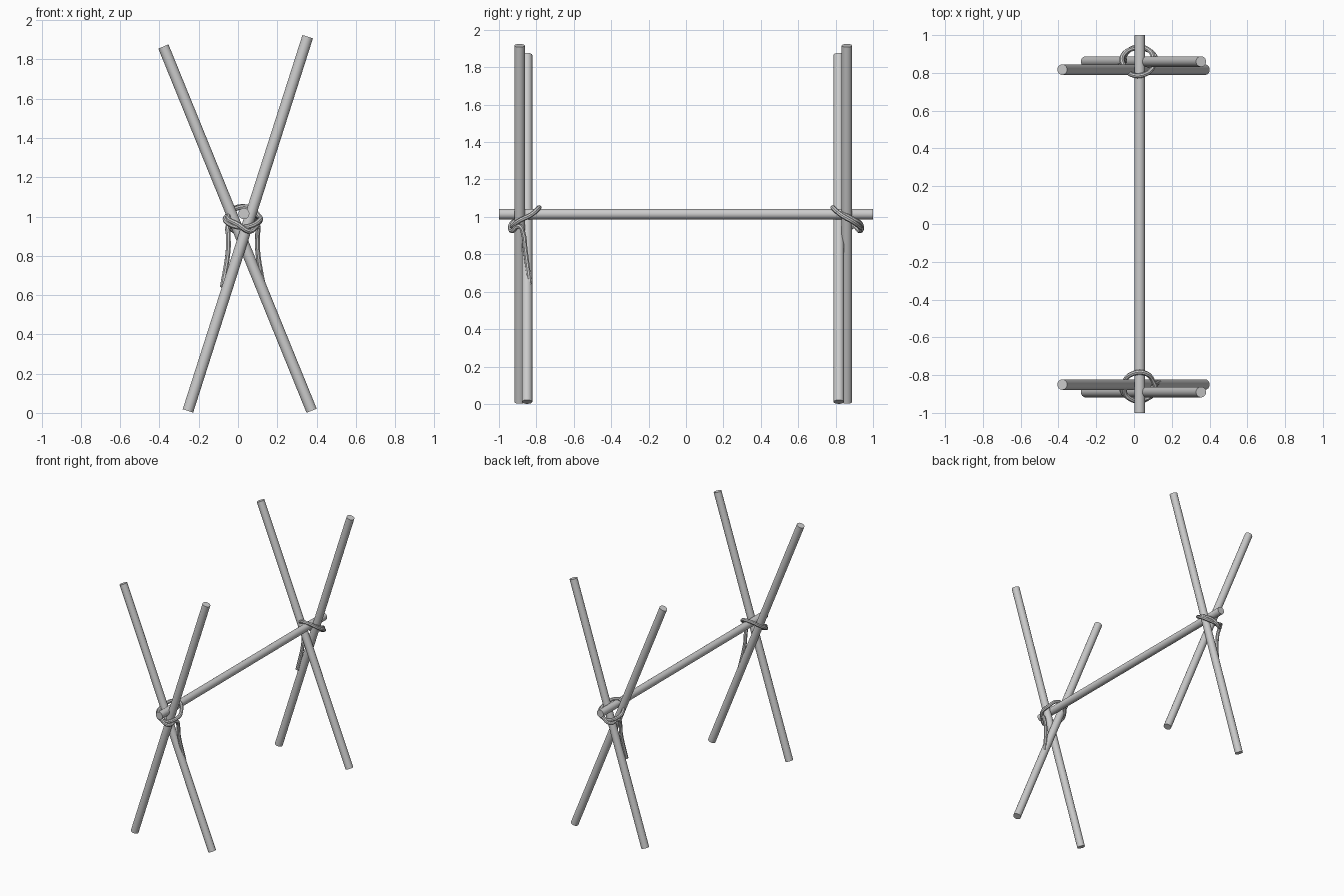
import bpy
from mathutils import Vector

cube = bpy.data.objects.get("Cube")
if cube:
    bpy.data.objects.remove(cube, do_unlink=True)

grey = bpy.data.materials.new("plain grey")
grey.use_nodes = True
GREY = (0.6, 0.6, 0.6, 1)
grey.diffuse_color = GREY
grey.node_tree.nodes["Principled BSDF"].inputs["Base Color"].default_value = GREY


def pole(name, start, end, radius=0.028):
    """Straight round pole between two points."""
    start, end = Vector(start), Vector(end)
    axis = end - start
    bpy.ops.mesh.primitive_cylinder_add(
        vertices=24, radius=radius, depth=axis.length, location=(start + end) / 2,
        rotation=axis.to_track_quat('Z', 'Y').to_euler())
    obj = bpy.context.object
    obj.name = name
    obj.data.materials.append(grey)
    bpy.ops.object.shade_smooth_by_angle()


def rope(name, points, closed=False, turned=False):
    """Round rope along a smooth path; turned gives the back copy."""
    if turned:
        points = [(0.05 - x, -y, z) for x, y, z in points]
    curve = bpy.data.curves.new(name, 'CURVE')
    curve.dimensions = '3D'
    curve.bevel_depth = 0.013
    curve.bevel_resolution = 2
    curve.resolution_u = 6
    curve.use_fill_caps = True
    spline = curve.splines.new('BEZIER')
    spline.bezier_points.add(len(points) - 1)
    for knot, co in zip(spline.bezier_points, points):
        knot.co = co
        knot.handle_left_type = knot.handle_right_type = 'AUTO'
    spline.use_cyclic_u = closed
    curve.materials.append(grey)
    obj = bpy.data.objects.new(name, curve)
    bpy.context.collection.objects.link(obj)
    bpy.ops.object.select_all(action='DESELECT')
    obj.select_set(True)
    bpy.context.view_layer.objects.active = obj
    bpy.ops.object.convert(target='MESH')
    bpy.ops.object.shade_smooth_by_angle()


# Crossed poles at both ends
for end, outer_y, inner_y in (("front", -0.89, -0.85), ("back", 0.86, 0.817)):
    pole(end + "_outer_pole", (-0.255, outer_y, 0.01), (0.355, outer_y, 1.916))
    pole(end + "_inner_pole", (0.375, inner_y, 0.011), (-0.38, inner_y, 1.866))

# Bar resting in the crossings
pole("crossbar", (0.03, -1, 1.015), (0.03, 1, 1.015))

# Rope loop over the bar and around the poles, and the hanging rope end
loop = [(0.025, -0.93, 0.945), (0.11, -0.89, 0.98), (0.1, -0.83, 1.01),
        (0.06, -0.79, 1.045), (0.0, -0.79, 1.045), (-0.05, -0.83, 1.01),
        (-0.06, -0.89, 0.975)]
tail = [(-0.03, -0.83, 1.02), (-0.05, -0.89, 0.99), (0.0, -0.935, 0.96),
        (0.06, -0.93, 0.925), (0.1, -0.89, 0.95), (0.1, -0.87, 0.91),
        (0.1, -0.86, 0.83), (0.13, -0.835, 0.64)]
for end, turned in (("front", False), ("back", True)):
    rope(end + "_rope_loop", loop, True, turned)
    rope(end + "_rope_tail", tail, False, turned)
